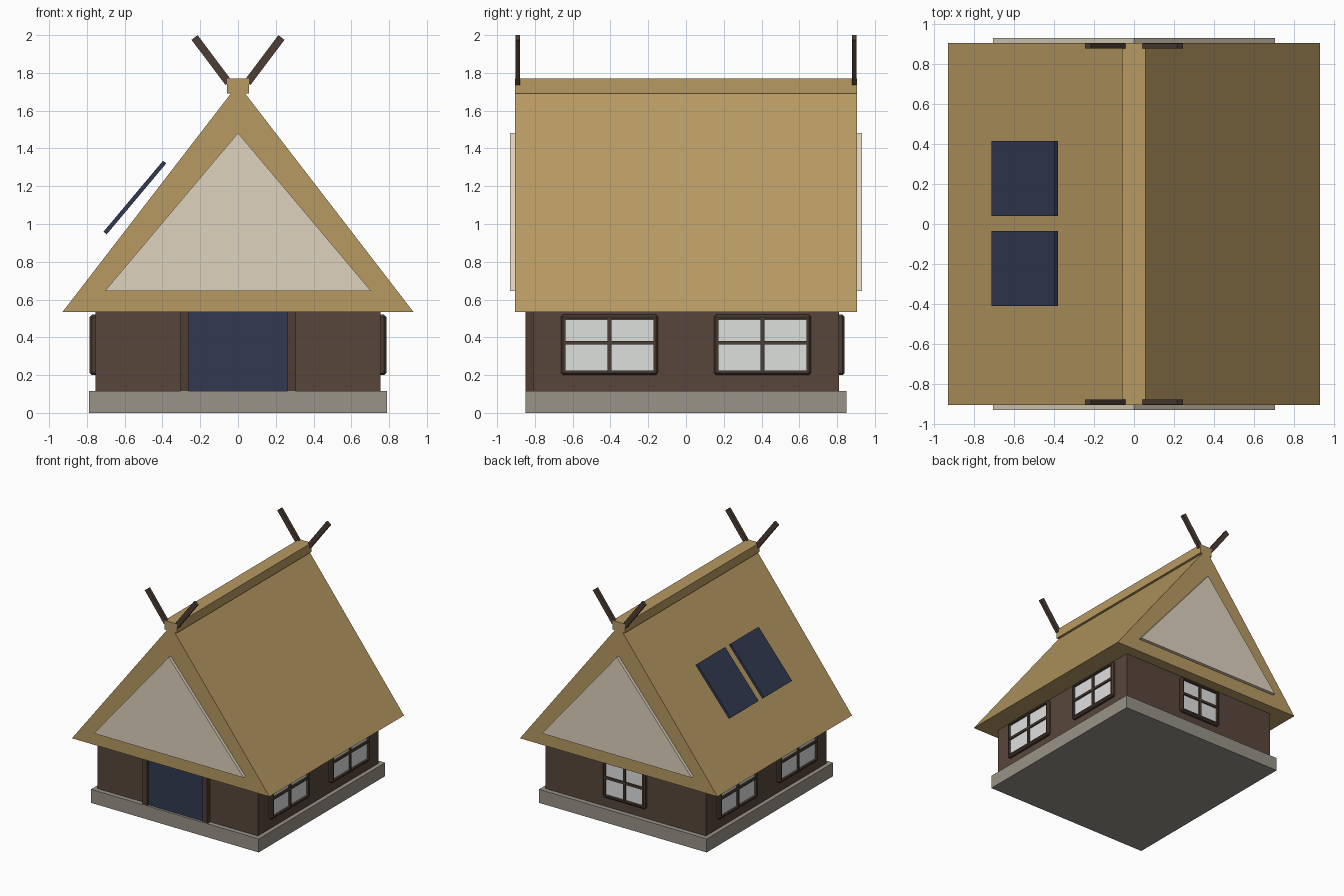
import bpy, bmesh, math
from mathutils import Matrix, Vector

if "Cube" in bpy.data.objects:
    bpy.data.objects.remove(bpy.data.objects["Cube"])


def material(name, rgb):
    m = bpy.data.materials.new(name)
    m.diffuse_color = (*rgb, 1)
    m.use_nodes = True
    m.node_tree.nodes["Principled BSDF"].inputs["Base Color"].default_value = m.diffuse_color
    return m


THATCH = material("thatch", (0.476, 0.322, 0.122))
TIMBER = material("wall timber", (0.098, 0.062, 0.043))
TRIM = material("dark trim", (0.074, 0.047, 0.033))
STONE = material("stone", (0.314, 0.292, 0.242))
PLASTER = material("plaster", (0.730, 0.651, 0.509))
NAVY = material("navy", (0.032, 0.042, 0.085))
GLASS = material("glass", (0.730, 0.745, 0.730))


def finish(name, bm, *mats, matrix=Matrix()):
    bmesh.ops.recalc_face_normals(bm, faces=bm.faces)
    me = bpy.data.meshes.new(name)
    bm.to_mesh(me)
    bm.free()
    for m in mats:
        me.materials.append(m)
    ob = bpy.data.objects.new(name, me)
    ob.matrix_world = matrix
    bpy.context.collection.objects.link(ob)
    return ob


def add_box(bm, lo, hi):
    lo, hi = Vector(lo), Vector(hi)
    mat = Matrix.Translation((lo + hi) / 2) @ Matrix.Diagonal((*(hi - lo), 1))
    return bmesh.ops.create_cube(bm, size=1, matrix=mat)["verts"]


def box(name, lo, hi, mat, matrix=Matrix()):
    bm = bmesh.new()
    add_box(bm, lo, hi)
    return finish(name, bm, mat, matrix=matrix)


def prism(name, points, y0, y1, mat):
    """Extrude an x-z outline along y."""
    bm = bmesh.new()
    face = bm.faces.new([bm.verts.new((x, y0, z)) for x, z in points])
    ext = bmesh.ops.extrude_face_region(bm, geom=[face])["geom"]
    for v in ext:
        if isinstance(v, bmesh.types.BMVert):
            v.co.y = y1
    return finish(name, bm, mat)


def window(name, width, place, angle):
    """Chamfered frame facing local -y, with a sunk pane and glazing bars."""
    z0, z1, out, w = 0.20, 0.52, -0.03, width / 2
    bm = bmesh.new()
    add_box(bm, (-w, out, z0), (w, 0.03, z1))
    bmesh.ops.bevel(bm, geom=bm.edges[:], offset=0.012, segments=1, affect='EDGES')
    bm.normal_update()
    pane = min(bm.faces, key=lambda f: f.calc_center_median().y)
    bmesh.ops.inset_region(bm, faces=[pane], thickness=0.017, depth=0)
    bmesh.ops.inset_region(bm, faces=[pane], thickness=0.0005, depth=-0.018)
    pane.material_index = 1
    add_box(bm, (-0.01, out + 0.005, z0 + 0.02), (0.01, -0.005, z1 - 0.02))
    add_box(bm, (-w + 0.02, out + 0.005, 0.361), (w - 0.02, -0.005, 0.381))
    finish(name, bm, TRIM, GLASS,
           matrix=Matrix.Translation(place) @ Matrix.Rotation(angle, 4, 'Z'))


# Plinth and walls
box("plinth", (-0.79, -0.85, 0), (0.79, 0.85, 0.115), STONE)
box("walls", (-0.755, -0.81, 0.1), (0.755, 0.81, 0.56), TIMBER)

# Roof, ridge cap and gable panels
prism("roof", [(-0.93, 0.533), (0.93, 0.533), (0, 1.74)], -0.905, 0.905, THATCH)
box("ridge_cap", (-0.058, -0.905, 1.692), (0.058, 0.905, 1.77), THATCH)
for side, tag in ((-1, "front"), (1, "back")):
    prism(tag + "_gable_panel", [(-0.705, 0.645), (0.705, 0.645), (0, 1.482)],
          side * 0.89, side * 0.932, PLASTER)

# Crossed ridge poles
for sy, ytag in ((-1, "front"), (1, "back")):
    for sx, xtag in ((-1, "left"), (1, "right")):
        outline = [(0.034, 1.760), (0.066, 1.736), (0.246, 1.975), (0.214, 2.0)]
        prism(f"{ytag}_{xtag}_ridge_pole", [(sx * x, z) for x, z in outline],
              sy * 0.878, sy * 0.903, TRIM)

# Door and posts
box("door", (-0.265, -0.83, 0.115), (0.265, -0.80, 0.55), NAVY)
for s, tag in ((-1, "left"), (1, "right")):
    box(tag + "_door_post", (s * 0.283 - 0.022, -0.85, 0.115),
        (s * 0.283 + 0.022, -0.80, 0.55), TRIM)

# Windows: two on each side, one at the back
for s, tag in ((-1, "left"), (1, "right")):
    for y in (-0.405, 0.405):
        window(f"{tag}_window", 0.515, (s * 0.755, y, 0), s * math.pi / 2)
window("back_window", 0.40, (0, 0.81, 0), math.pi)

# Solar panels floating above the left slope
for y in (-0.222, 0.228):
    box("solar_panel", (-0.245, -0.188, -0.011), (0.245, 0.188, 0.011), NAVY,
        Matrix.Translation((-0.546, y, 1.14)) @ Matrix.Rotation(math.radians(-50), 4, 'Y'))
